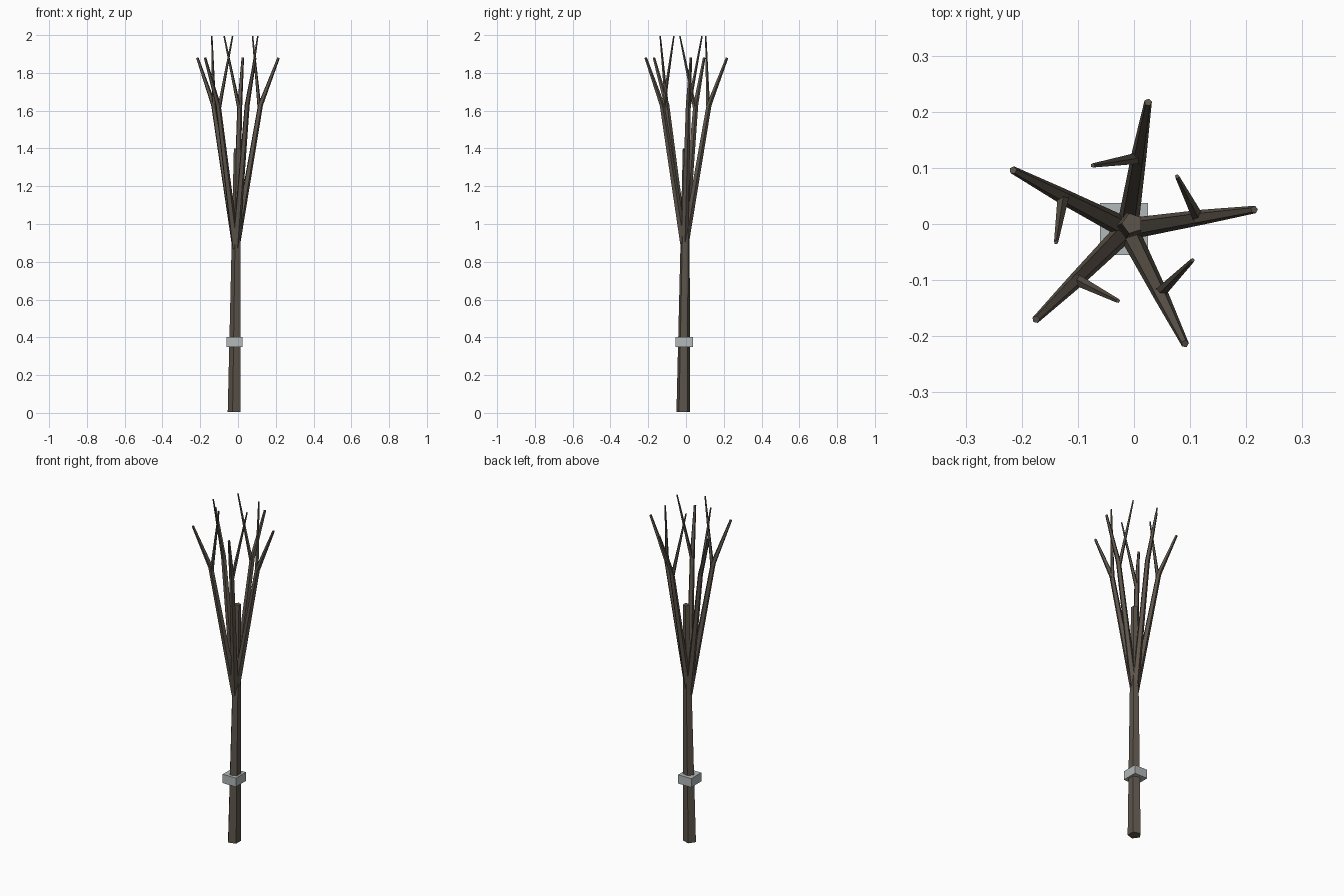
import bpy, bmesh, math
from mathutils import Vector, Matrix

if "Cube" in bpy.data.objects:
    bpy.data.objects.remove(bpy.data.objects["Cube"])

bark = bpy.data.materials.new("bark")
bark.diffuse_color = (0.11, 0.09, 0.07, 1)
bark.use_nodes = True
bark.node_tree.nodes["Principled BSDF"].inputs["Base Color"].default_value = bark.diffuse_color
metal = bpy.data.materials.new("metal")
metal.diffuse_color = (0.45, 0.48, 0.48, 1)
metal.use_nodes = True
metal.node_tree.nodes["Principled BSDF"].inputs["Base Color"].default_value = metal.diffuse_color


def finish(bm, name, mat):
    bmesh.ops.recalc_face_normals(bm, faces=bm.faces)
    me = bpy.data.meshes.new(name)
    bm.to_mesh(me)
    bm.free()
    me.materials.append(mat)
    ob = bpy.data.objects.new(name, me)
    bpy.context.collection.objects.link(ob)
    return ob


def limb(name, path, radii, start=math.pi, sides=5):
    """Faceted tapering tube along a path, capped at both ends."""
    pts = [Vector(p) for p in path]
    bm = bmesh.new()
    rings = []
    for i, (p, r) in enumerate(zip(pts, radii)):
        d = (pts[min(i + 1, len(pts) - 1)] - pts[max(i - 1, 0)]).normalized()
        q = Vector((0, 0, 1)).rotation_difference(d)
        rings.append([bm.verts.new(p + q @ Vector((
            r * math.cos(start + math.tau * k / sides),
            r * math.sin(start + math.tau * k / sides), 0))) for k in range(sides)])
    for a, b in zip(rings, rings[1:]):
        for k in range(sides):
            n = (k + 1) % sides
            bm.faces.new((a[k], a[n], b[n], b[k]))
    bm.faces.new(rings[0][::-1])
    bm.faces.new(rings[-1])
    return finish(bm, name, bark)


# trunk, leaning slightly
limb("trunk", [(-0.017, -0.015, 0.004), (-0.003, 0.001, 1.4)], [0.0375, 0.019])

# five forked branches around the trunk
CX, CY = -0.012, -0.009


def polar(r, deg, z):
    a = math.radians(deg)
    return (CX + r * math.cos(a), CY + r * math.sin(a), z)


for i in range(5):
    t = 72 * i
    root = polar(0.0, 0, 0.87)
    fork = polar(0.132, t + 9, 1.63)
    face = math.radians(t + 9)
    limb(f"branch_{i + 1}", [root, fork, polar(0.229, t + 8.7, 1.88)],
         [0.020, 0.014, 0.007], face)
    limb(f"twig_{i + 1}", [polar(0.128, t + 9, 1.60), polar(0.129, t + 46.5, 1.995)],
         [0.011, 0.004], face)

# square collar round the trunk
bm = bmesh.new()
bmesh.ops.create_cube(bm, size=1, matrix=Matrix.Translation((-0.018, -0.009, 0.375))
                      @ Matrix.Diagonal((0.086, 0.093, 0.052, 1)))
finish(bm, "collar", metal)
